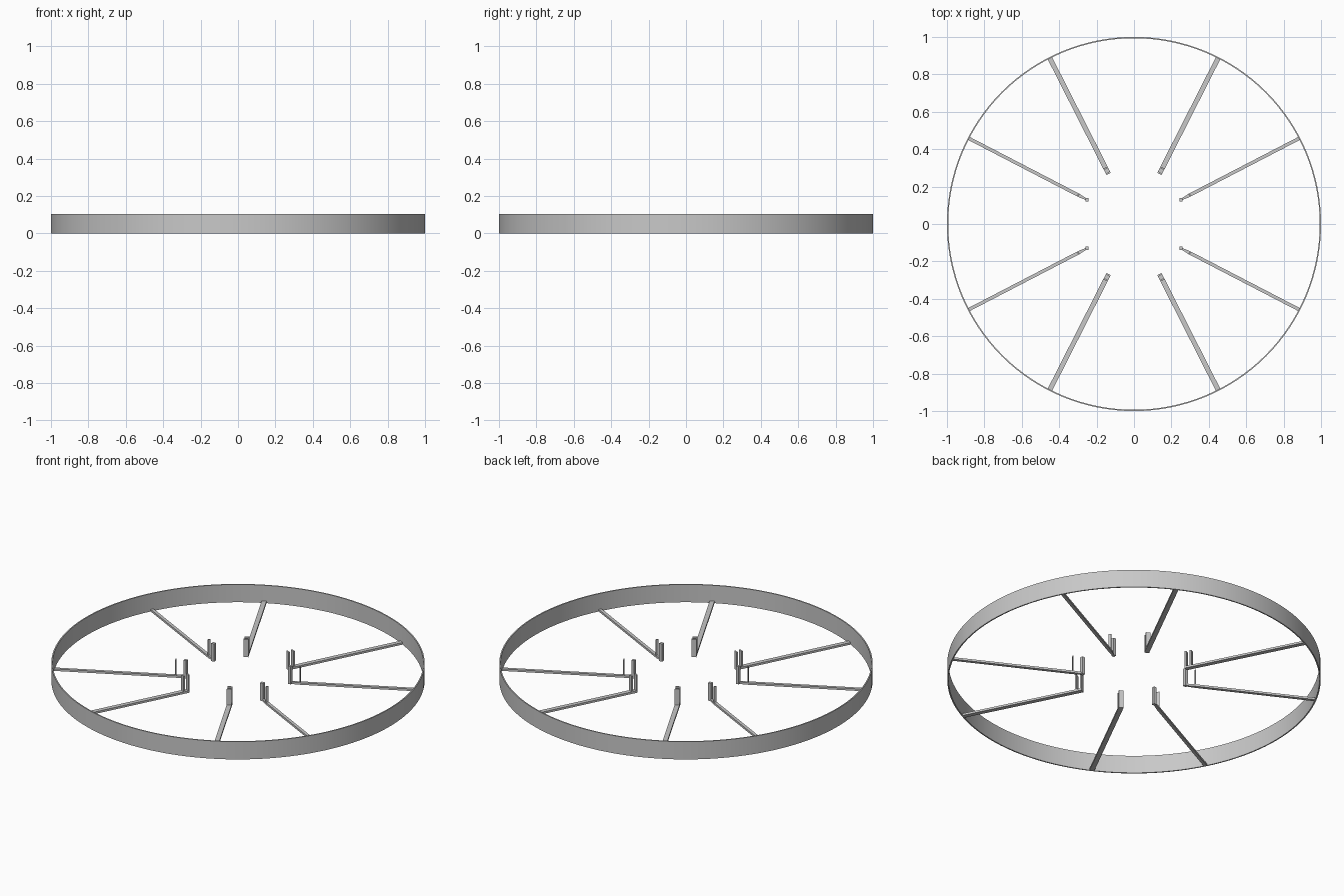
import bpy, bmesh, math
from mathutils import Matrix, Vector

if "Cube" in bpy.data.objects:
    bpy.data.objects.remove(bpy.data.objects["Cube"])

HEIGHT = 0.105
grey = bpy.data.materials.new("plain grey")
grey.diffuse_color = (0.58, 0.58, 0.58, 1)
grey.use_nodes = True
grey.node_tree.nodes["Principled BSDF"].inputs["Base Color"].default_value = grey.diffuse_color


def finish(bm, name, smooth=False):
    bmesh.ops.recalc_face_normals(bm, faces=bm.faces)
    mesh = bpy.data.meshes.new(name)
    bm.to_mesh(mesh)
    bm.free()
    mesh.materials.append(grey)
    obj = bpy.data.objects.new(name, mesh)
    bpy.context.collection.objects.link(obj)
    if smooth:
        bpy.ops.object.select_all(action='DESELECT')
        obj.select_set(True)
        bpy.context.view_layer.objects.active = obj
        bpy.ops.object.shade_smooth_by_angle(angle=math.radians(30))
    return obj


def prism(bm, outline, z0, z1):
    """Extrude a flat outline from z0 up to z1."""
    face = bm.faces.new([bm.verts.new((x, y, z0)) for x, y in outline])
    new = bmesh.ops.extrude_face_region(bm, geom=[face])["geom"]
    tops = [v for v in new if isinstance(v, bmesh.types.BMVert)]
    bmesh.ops.translate(bm, verts=tops, vec=(0, 0, z1 - z0))


def plate(bm, r0, r1, width):
    """Upright plate across the arm, between radii r0 and r1."""
    w = width / 2
    prism(bm, [(r0, -w), (r1, -w), (r1, w), (r0, w)], 0, HEIGHT)


# Thin outer hoop
bm = bmesh.new()
section = [(0.993, 0), (1, 0), (1, HEIGHT), (0.993, HEIGHT)]
verts = [bm.verts.new((r, 0, z)) for r, z in section]
edges = [bm.edges.new((verts[i], verts[(i + 1) % 4])) for i in range(4)]
bmesh.ops.spin(bm, geom=verts + edges, cent=(0, 0, 0), axis=(0, 0, 1),
               angle=math.tau, steps=128, use_merge=True)
bmesh.ops.remove_doubles(bm, verts=bm.verts, dist=1e-5)
finish(bm, "outer_hoop", smooth=True)

# Eight arms, each with a pair of uprights at the inner end
for sx in (1, -1):
    for sy in (1, -1):
        mirror = Matrix.Diagonal(Vector((sx, sy, 1, 1)))
        side = ("right" if sx > 0 else "left") + ("_back" if sy > 0 else "_front")

        # Wide arm with two plates
        bm = bmesh.new()
        w = 0.013
        prism(bm, [(0.302, -w), (0.995, -w), (0.995, w), (0.302, w)], 0, 0.012)
        plate(bm, 0.300, 0.309, 0.026)
        plate(bm, 0.330, 0.338, 0.026)
        bm.transform(mirror @ Matrix.Rotation(math.radians(63.1), 4, 'Z'))
        finish(bm, "wide_arm_" + side)

        # Narrow arm, tapered towards a square post, with one thin plate
        bm = bmesh.new()
        w, t = 0.009, 0.004
        prism(bm, [(0.278, -t), (0.335, -w), (0.995, -w),
                   (0.995, w), (0.335, w), (0.278, t)], 0, 0.012)
        plate(bm, 0.333, 0.339, 0.016)
        bm.transform(Matrix.Rotation(math.radians(27.4), 4, 'Z'))
        cx, cy, h = 0.251, 0.130, 0.009
        prism(bm, [(cx - h, cy - h), (cx + h, cy - h),
                   (cx + h, cy + h), (cx - h, cy + h)], 0, HEIGHT)
        bm.transform(mirror)
        finish(bm, "narrow_arm_" + side)
